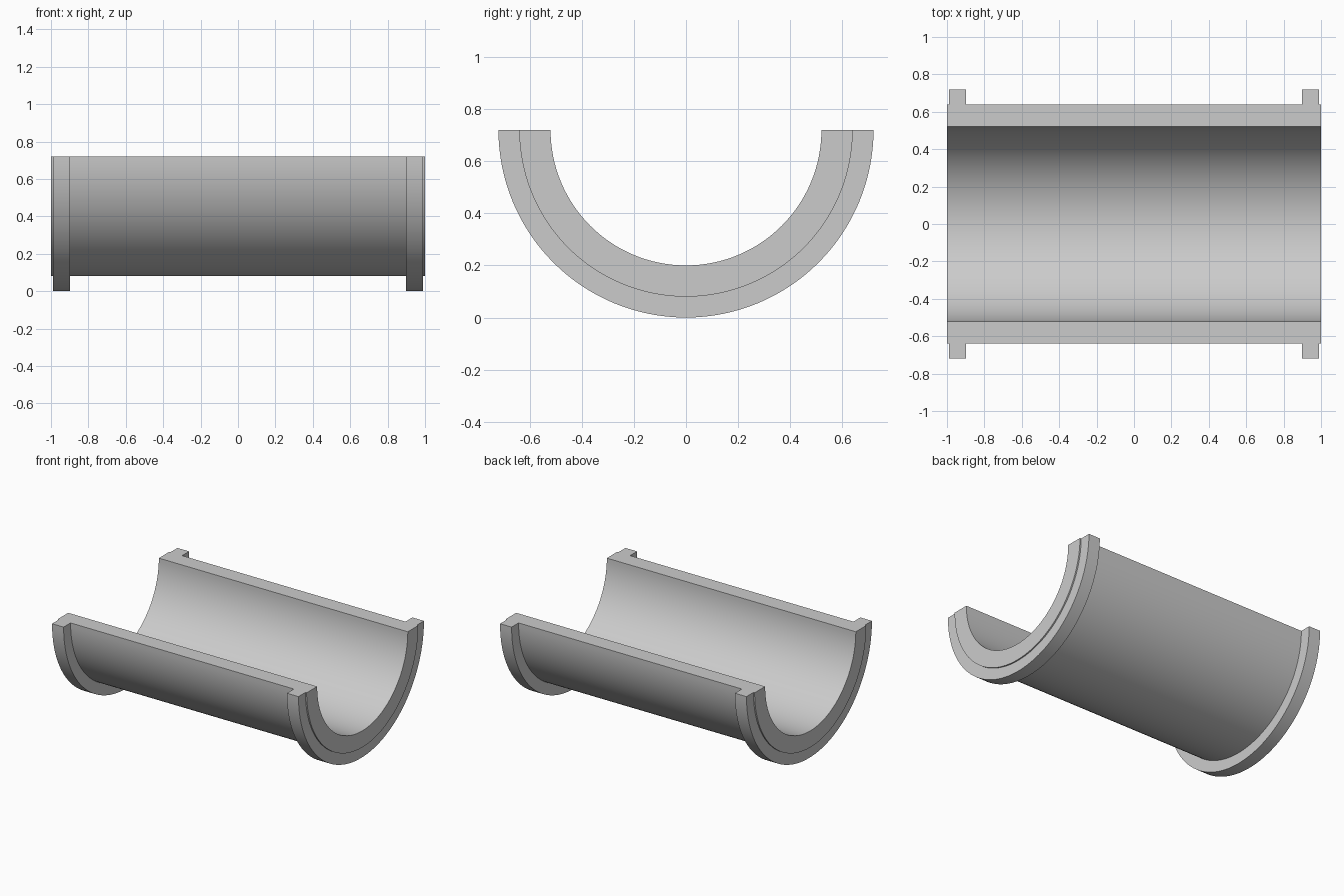
import bpy, bmesh, math
from mathutils import Vector

if "Cube" in bpy.data.objects:
    bpy.data.objects.remove(bpy.data.objects["Cube"])

R_IN, R_OUT, R_FLANGE = 0.52, 0.64, 0.72
X_END, X_FLANGE_OUT, X_FLANGE_IN = 1.0, 0.99, 0.897
STEPS = 64

grey = bpy.data.materials.new("light grey")
grey.diffuse_color = (0.6, 0.6, 0.6, 1)
grey.use_nodes = True
grey.node_tree.nodes["Principled BSDF"].inputs["Base Color"].default_value = grey.diffuse_color

# Half of the wall section (x, radius), mirrored to give both collars
half = [(X_END, R_IN), (X_END, R_OUT), (X_FLANGE_OUT, R_OUT),
        (X_FLANGE_OUT, R_FLANGE), (X_FLANGE_IN, R_FLANGE), (X_FLANGE_IN, R_OUT)]
section = half + [(-x, r) for x, r in reversed(half)]

# Sweep the section half a turn around the x axis, with flat rim faces at both ends
bm = bmesh.new()
rings = []
for i in range(STEPS + 1):
    a = math.pi * i / STEPS
    rings.append([bm.verts.new((x, -r * math.cos(a), R_FLANGE - r * math.sin(a)))
                  for x, r in section])
n = len(section)
for r0, r1 in zip(rings, rings[1:]):
    for j in range(n):
        k = (j + 1) % n
        bm.faces.new((r0[j], r0[k], r1[k], r1[j]))
bm.faces.new(rings[0])
bm.faces.new(rings[-1])
bmesh.ops.recalc_face_normals(bm, faces=bm.faces)

mesh = bpy.data.meshes.new("half_bearing_shell")
bm.to_mesh(mesh)
bm.free()
mesh.materials.append(grey)
shell = bpy.data.objects.new("half_bearing_shell", mesh)
bpy.context.collection.objects.link(shell)

# Smooth the curved walls, keep the rims and collar edges crisp
bpy.context.view_layer.objects.active = shell
shell.select_set(True)
bpy.ops.object.shade_smooth_by_angle(angle=math.radians(30))
